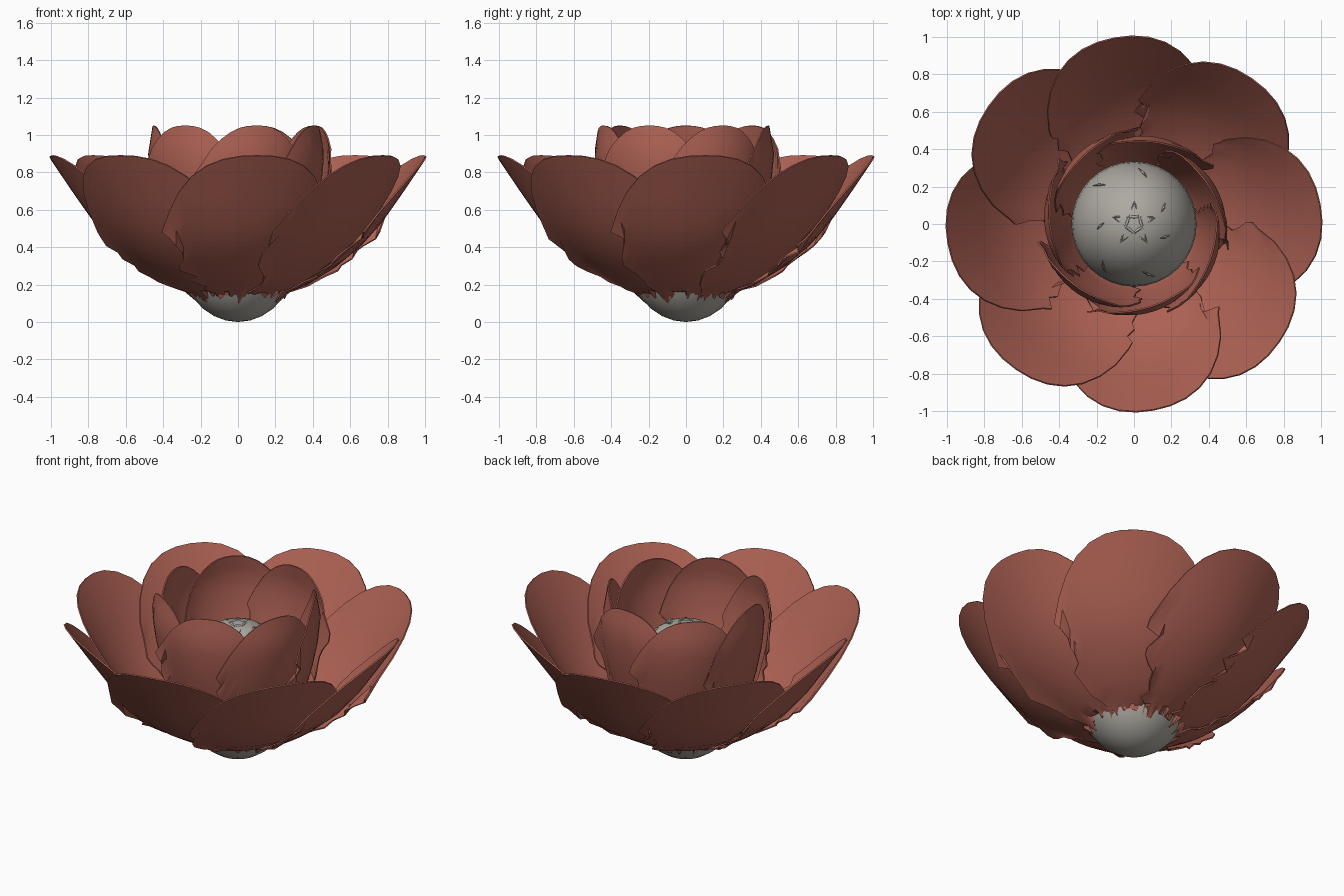
import bpy, math, random
from mathutils import Vector

random.seed(4)
cube = bpy.data.objects.get("Cube")
if cube:
    bpy.data.objects.remove(cube, do_unlink=True)


def material(name, rgb):
    m = bpy.data.materials.new(name)
    m.use_nodes = True
    m.diffuse_color = (*rgb, 1)
    m.node_tree.nodes["Principled BSDF"].inputs["Base Color"].default_value = (*rgb, 1)
    return m


RED = material("petal_red", (0.42, 0.12, 0.088))
GREY = material("core_grey", (0.42, 0.40, 0.36))


def on_profile(profile, p):
    """Radius and height at fraction p of a profile."""
    f = max(0, min(p, 1)) * (len(profile) - 1)
    i = min(int(f), len(profile) - 2)
    return Vector(profile[i]).lerp(Vector(profile[i + 1]), f - i)


def petal(name, profile, angle, half, droop, tilt, rows=12, cols=14):
    """Curved petal: rounded tip, one side tucked inwards, ragged side edges."""
    verts, faces = [], []
    for i in range(rows + 1):
        t = i / rows
        ragged = [random.uniform(-0.13, 0.1) if i < rows else 0 for _ in range(2)]
        flare = random.uniform(0, 0.04) * min(1, 2 * t)
        for j in range(cols + 1):
            v = 2 * j / cols - 1
            r, z = on_profile(profile, t * (1 - droop * abs(v) ** 2.5))
            a = v * half
            if j in (0, cols):
                a *= 1 + ragged[j > 0]
            if j == 0:
                r += flare
            if i == 0:
                z += random.uniform(-0.04, 0.03)
            r -= tilt * v * (0.3 + 0.7 * t)
            a += angle
            verts.append((r * math.cos(a), r * math.sin(a), z))
    w = cols + 1
    for i in range(rows):
        for j in range(cols):
            k = i * w + j
            faces.append((k, k + 1, k + w + 1, k + w))
    me = bpy.data.meshes.new(name)
    me.from_pydata(verts, [], faces)
    me.materials.append(RED)
    ob = bpy.data.objects.new(name, me)
    bpy.context.collection.objects.link(ob)
    solid = ob.modifiers.new("thickness", "SOLIDIFY")
    solid.thickness, solid.offset = 0.008, 0
    bpy.ops.object.select_all(action="DESELECT")
    ob.select_set(True)
    bpy.context.view_layer.objects.active = ob
    bpy.ops.object.modifier_apply(modifier=solid.name)
    bpy.ops.object.shade_smooth_by_angle(angle=math.radians(35))


# Wide open outer petals
outer = [(0.21, 0.14), (0.36, 0.2), (0.52, 0.3), (0.66, 0.42),
         (0.77, 0.55), (0.88, 0.71), (1.0, 0.89)]
for k in range(8):
    petal(f"outer_petal_{k + 1}", outer, math.radians(6 + 45 * k),
          math.radians(37), 0.42, 0.05)

# Upright inner petals forming a cup
inner = [(0.24, 0.16), (0.34, 0.3), (0.39, 0.45), (0.43, 0.6),
         (0.46, 0.75), (0.475, 0.9), (0.45, 1.05)]
for k in range(7):
    petal(f"inner_petal_{k + 1}", inner, math.pi + math.tau * k / 7,
          math.radians(41), 0.32, 0.035)

# Egg-shaped core
CORE_R, CORE_H = 0.335, 0.42
bpy.ops.mesh.primitive_uv_sphere_add(segments=32, ring_count=16, radius=1,
                                     location=(0, 0, CORE_H))
core = bpy.context.object
core.name = "core"
core.scale = (CORE_R, CORE_R, CORE_H)
core.data.materials.append(GREY)
bpy.ops.object.shade_smooth()


def core_point(r, a, lift=0.004):
    z = CORE_H * (1 + math.sqrt(max(0, 1 - (r / CORE_R) ** 2)))
    return r * math.cos(a), r * math.sin(a), z + lift


def strand(name, points, thick):
    cu = bpy.data.curves.new(name, "CURVE")
    cu.dimensions = "3D"
    cu.bevel_depth, cu.bevel_resolution = thick, 0
    cu.materials.append(GREY)
    sp = cu.splines.new("POLY")
    sp.points.add(len(points) - 1)
    for i, (pt, co) in enumerate(zip(sp.points, points)):
        pt.co = (*co, 1)
        pt.radius = 1 - 0.7 * abs(2 * i / (len(points) - 1) - 1)
    bpy.context.collection.objects.link(bpy.data.objects.new(name, cu))


# Crossed stamens in a star on top of the core
for k in range(5):
    a = math.tau * k / 5 + 0.3
    b = a + 2 * math.tau / 5
    ends = Vector(core_point(0.12, a)), Vector(core_point(0.12, b))
    mid = (ends[0] + ends[1]) / 2 + Vector((0, 0, 0.02))
    strand(f"star_stamen_{k + 1}", [ends[0], mid, ends[1]], 0.008)

# Loose stamens curling over the core
for k in range(7):
    a = math.tau * k / 7 + 0.5
    r = 0.18 if k % 3 == 0 else 0.28
    strand(f"loose_stamen_{k + 1}",
           [core_point(r + 0.02 * s, a + 0.09 * s, 0.006) for s in (-1, 0, 1)], 0.007)
